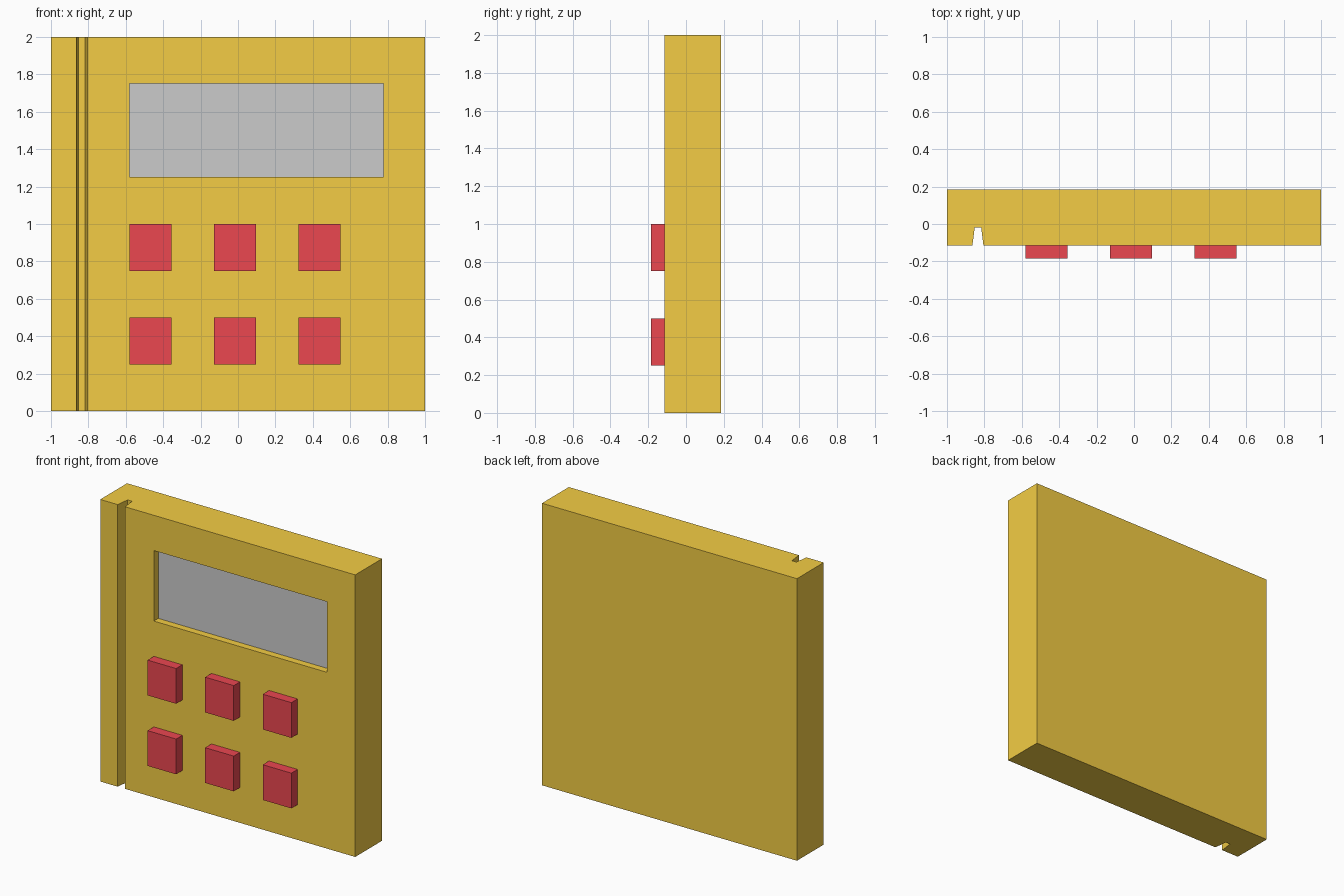
import bpy, bmesh

if "Cube" in bpy.data.objects:
    bpy.data.objects.remove(bpy.data.objects["Cube"])

FRONT, BACK = -0.115, 0.185


def make_material(name, rgb):
    mat = bpy.data.materials.new(name)
    mat.diffuse_color = (*rgb, 1.0)
    mat.use_nodes = True
    mat.node_tree.nodes["Principled BSDF"].inputs["Base Color"].default_value = mat.diffuse_color
    return mat


def prism(name, outline, z0, z1, mat=None):
    """Extrude an (x, y) outline from z0 up to z1."""
    bm = bmesh.new()
    face = bm.faces.new([bm.verts.new((x, y, z0)) for x, y in outline])
    ext = bmesh.ops.extrude_face_region(bm, geom=[face])
    verts = [g for g in ext["geom"] if isinstance(g, bmesh.types.BMVert)]
    bmesh.ops.translate(bm, verts=verts, vec=(0, 0, z1 - z0))
    bmesh.ops.recalc_face_normals(bm, faces=bm.faces)
    mesh = bpy.data.meshes.new(name)
    bm.to_mesh(mesh)
    bm.free()
    obj = bpy.data.objects.new(name, mesh)
    bpy.context.collection.objects.link(obj)
    if mat:
        mesh.materials.append(mat)
    return obj


def box(name, x0, x1, y0, y1, z0, z1, mat=None):
    return prism(name, [(x0, y0), (x1, y0), (x1, y1), (x0, y1)], z0, z1, mat)


orange = make_material("orange_casing", (0.9, 0.607, 0.058))
red = make_material("red_button", (0.827, 0.063, 0.081))

# Casing with the tapered card slot running full height
casing = prism("casing", [
    (-1, FRONT), (-0.864, FRONT), (-0.852, -0.02), (-0.817, -0.02),
    (-0.805, FRONT), (1, FRONT), (1, BACK), (-1, BACK)], 0, 2, orange)

# Screen recess
cutter = box("screen_cutter", -0.58, 0.778, FRONT - 0.1, -0.055, 1.25, 1.75, orange)
cutter.hide_render = True
cutter.hide_viewport = True
cut = casing.modifiers.new("screen_recess", "BOOLEAN")
cut.operation = "DIFFERENCE"
cut.solver = "EXACT"
cut.object = cutter

# Screen panel at the bottom of the recess
box("screen", -0.58, 0.778, -0.065, -0.055, 1.25, 1.75)

# Keypad: two rows of three buttons
for row, z in enumerate((0.25, 0.75)):
    for col in range(3):
        x = -0.58 + 0.452 * col
        box(f"button_{row + 1}_{col + 1}", x, x + 0.224, -0.185, FRONT, z, z + 0.25, red)
